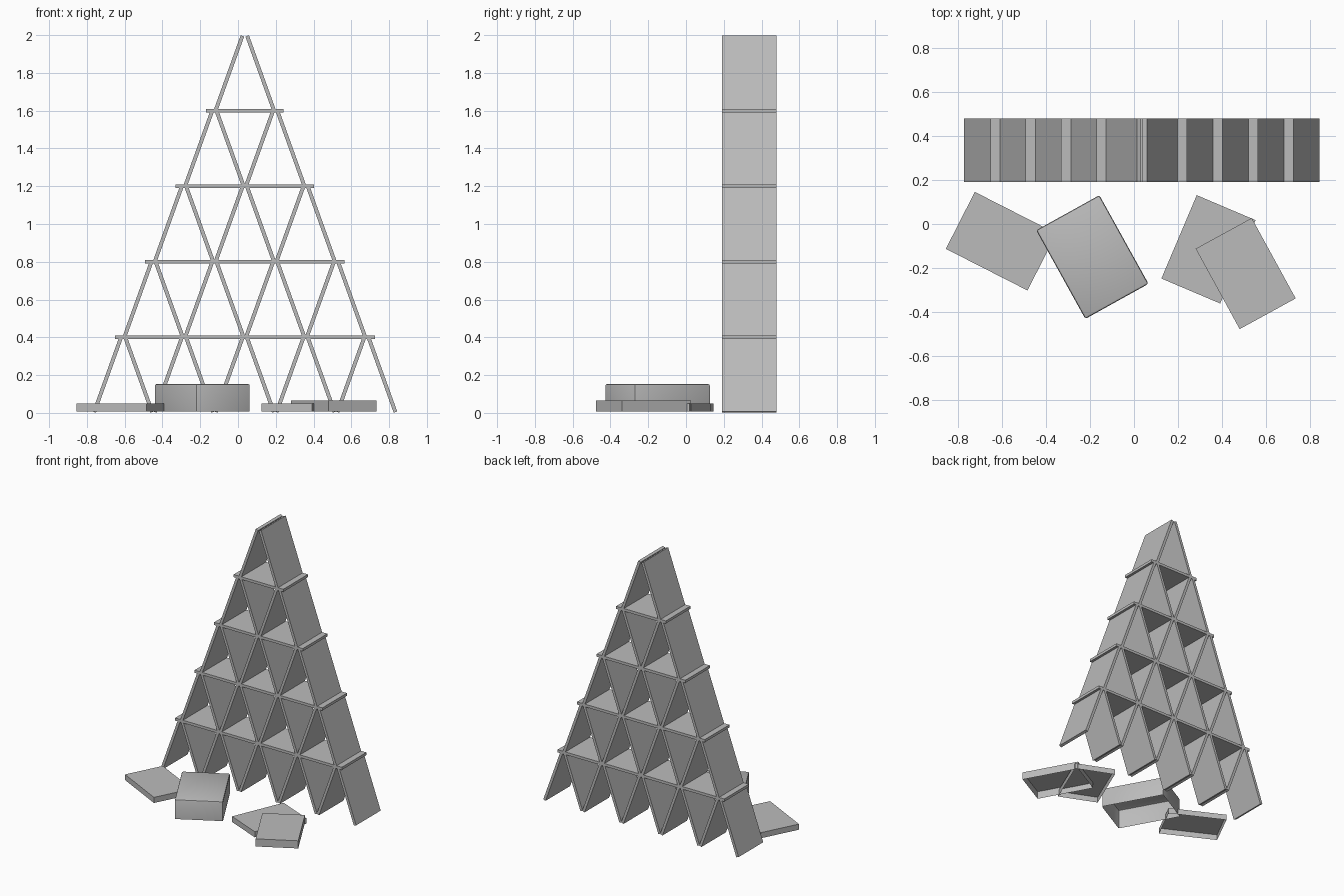
import bpy, bmesh
from math import radians
from mathutils import Matrix

cube = bpy.data.objects.get("Cube")
if cube:
    bpy.data.objects.remove(cube, do_unlink=True)

grey = bpy.data.materials.new("card_grey")
grey.use_nodes = True
colour = (0.5, 0.5, 0.5, 1)
grey.diffuse_color = colour
grey.node_tree.nodes["Principled BSDF"].inputs["Base Color"].default_value = colour


def box(name, size, centre, angle=0, axis='Z', open_bottom=False, bevel=0):
    """Box rotated about one axis, optionally a bottomless shell."""
    bm = bmesh.new()
    bmesh.ops.create_cube(bm, size=1, matrix=Matrix.Diagonal((*size, 1)))
    if bevel:
        bmesh.ops.bevel(bm, geom=bm.edges[:], offset=bevel, segments=2,
                        profile=0.5, affect='EDGES')
    if open_bottom:
        low = -size[2] / 2 + bevel + 0.0001
        bottom = [f for f in bm.faces if all(v.co.z < low for v in f.verts)]
        bmesh.ops.delete(bm, geom=bottom, context='FACES')
        # keep the open rim level with the base
        for v in bm.verts:
            if v.co.z < low:
                v.co.z = -size[2] / 2
    bm.transform(Matrix.Translation(centre) @ Matrix.Rotation(radians(angle), 4, axis))
    mesh = bpy.data.meshes.new(name)
    bm.to_mesh(mesh)
    bm.free()
    mesh.materials.append(grey)
    obj = bpy.data.objects.new(name, mesh)
    bpy.context.collection.objects.link(obj)
    return obj


LENGTH, WIDTH, THICK = 0.416, 0.29, 0.02
MID_X, MID_Y = 0.036, 0.335
SPACING, STOREY, LEAN = 0.322, 0.4, 19.8
LEVELS = 5

# Card tower: pairs of leaning cards, with a flat layer on each storey
for level in range(LEVELS):
    tents = LEVELS - level
    z = level * STOREY
    for i in range(tents):
        x = MID_X + (i - (tents - 1) / 2) * SPACING
        for side, label in ((-1, "right"), (1, "left")):
            box(f"leaning_card_{level}_{i}_{label}", (THICK, WIDTH, LENGTH),
                (x + side * 0.083, MID_Y, z + STOREY / 2), -side * LEAN, 'Y')
    if tents > 1:
        span = (tents - 2) * SPACING + LENGTH - 0.005
        box(f"flat_layer_{level}", (span, WIDTH, THICK), (MID_X, MID_Y, z + STOREY))

# Loose packs lying in front, hollow and open underneath
packs = [
    ("right_pack", LENGTH, WIDTH, 0.05, (-0.603, -0.078), -27),
    ("left_lower_pack", LENGTH - 0.005, WIDTH, 0.05, (0.338, -0.115), 67),
    ("left_upper_pack", LENGTH, WIDTH, 0.065, (0.507, -0.225), -61.3),
]
for name, length, width, top, (x, y), angle in packs:
    box(name, (length, width, top - 0.008), (x, y, top / 2 + 0.004), angle, open_bottom=True)

# Card case with softened edges
case = box("card_case", (0.46, 0.328, 0.145), (-0.189, -0.15, 0.0805), -61,
           open_bottom=True, bevel=0.01)
bpy.context.view_layer.objects.active = case
case.select_set(True)
bpy.ops.object.shade_smooth_by_angle(angle=radians(40))
